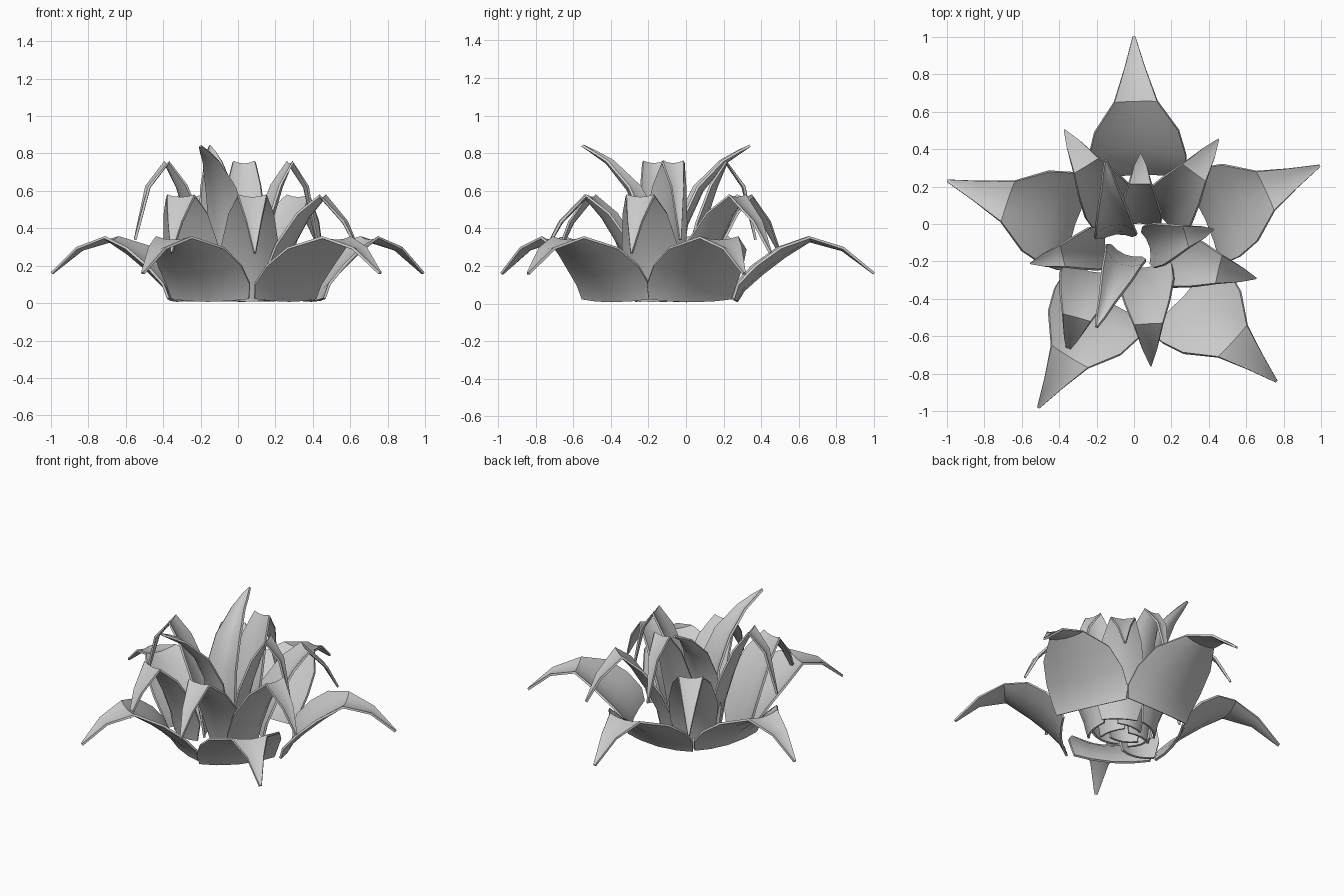
import bpy
from mathutils import Vector

if "Cube" in bpy.data.objects:
    bpy.data.objects.remove(bpy.data.objects["Cube"])

# Leaf profiles: (fraction from base to tip, height, half width, cup depth)
OUTER = [(0, .01, .24, .03), (.05, .07, .26, .05), (.18, .155, .26, .06), (.35, .25, .225, .055),
         (.53, .332, .115, .02), (.77, .285, .055, .01), (1, .16, .008, 0)]
MIDDLE = [(0, .01, .11, .03), (.05, .13, .145, .045), (.2, .29, .15, .05), (.4, .46, .12, .035),
          (.57, .56, .078, .015), (.82, .43, .04, .008), (1, .27, .005, 0)]
INNER = [(0, .01, .09, .025), (.08, .2, .115, .04), (.24, .42, .115, .04), (.42, .62, .09, .03),
         (.57, .74, .06, .015), (.81, .62, .035, .008), (1, .34, .005, 0)]
UPRIGHT = [(0, .01, .09, .025), (.05, .2, .115, .04), (.14, .42, .105, .045), (.35, .6, .085, .04),
           (.65, .745, .045, .02), (.85, .8, .025, .01), (1, .84, .005, 0)]
ACROSS = (-1, -.55, 0, .55, 1)


def leaf(name, base, tip, profile):
    """Cupped blade following a profile between a base and a tip point."""
    base, tip = Vector((*base, 0)), Vector((*tip, 0))
    out = (tip - base).normalized()
    side = Vector((-out.y, out.x, 0))
    up = Vector((0, 0, 1))
    spine = [base.lerp(tip, p[0]) + up * p[1] for p in profile]
    verts, faces, n = [], [], len(ACROSS)
    for i, (_, _, half, cup) in enumerate(profile):
        t = (spine[min(i + 1, len(spine) - 1)] - spine[max(i - 1, 0)]).normalized()
        normal = t.cross(side)
        for a in ACROSS:
            verts.append(spine[i] + side * a * half + normal * cup * a * a)
    for i in range(len(profile) - 1):
        for j in range(n - 1):
            k = i * n + j
            faces.append((k, k + n, k + n + 1, k + 1))
    mesh = bpy.data.meshes.new(name)
    mesh.from_pydata(verts, [], faces)
    ob = bpy.data.objects.new(name, mesh)
    bpy.context.collection.objects.link(ob)
    solid = ob.modifiers.new("thickness", 'SOLIDIFY')
    solid.thickness = .014
    solid.offset = 0
    bpy.ops.object.select_all(action='DESELECT')
    ob.select_set(True)
    bpy.context.view_layer.objects.active = ob
    bpy.ops.object.modifier_apply(modifier="thickness")
    bpy.ops.object.shade_smooth_by_angle(angle=.6)


# Tiers of leaves: (base, tip)
TIERS = {
    "outer_leaf": (OUTER, [((.02, .27), (0, 1)), ((-.32, 0), (-.995, .23)), ((.385, .03), (.99, .31)),
                           ((-.16, -.41), (-.51, -.98)), ((.27, -.39), (.76, -.84))]),
    "middle_leaf": (MIDDLE, [((.06, -.24), (.09, -.755)), ((.19, -.18), (.65, -.29)), ((-.24, -.26), (-.355, -.68)),
                             ((-.1, .06), (-.37, .5)), ((.15, .04), (.45, .45))]),
    "inner_leaf": (INNER, [((-.16, -.12), (-.55, -.21)), ((.09, -.12), (.42, -.03)), ((.03, .01), (.035, .37))]),
    "upright_leaf": (UPRIGHT, [((-.1, -.05), (-.15, .34)), ((-.05, -.17), (-.2, -.55))]),
}
for name, (profile, spots) in TIERS.items():
    for i, (base, tip) in enumerate(spots):
        leaf(f"{name}_{i + 1}", base, tip, profile)
